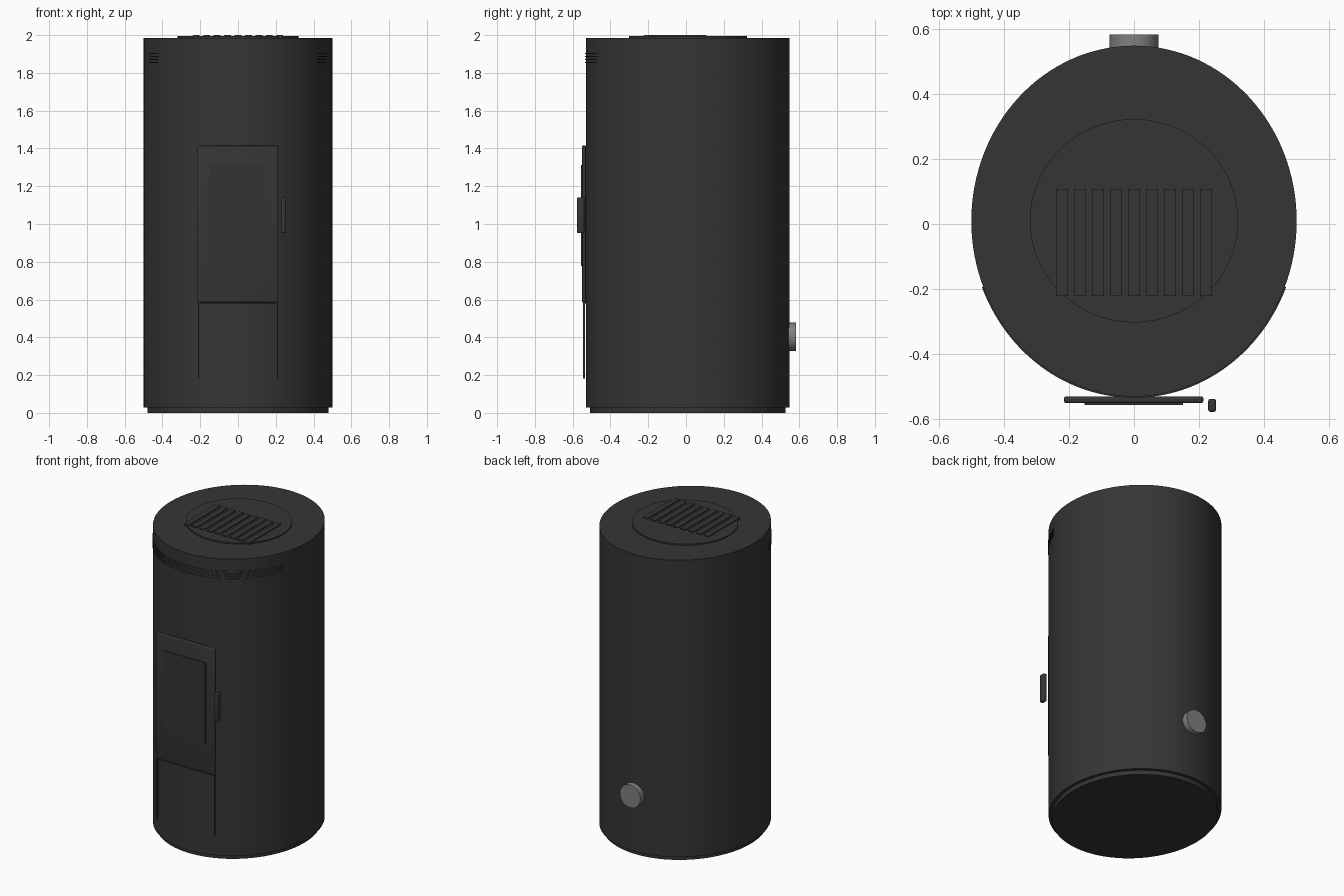
import bpy, bmesh, math
from mathutils import Matrix

if "Cube" in bpy.data.objects:
    bpy.data.objects.remove(bpy.data.objects["Cube"])

CY, RX, RY = 0.009, 0.5, 0.539      # body ellipse


def mat(name, v):
    m = bpy.data.materials.new(name)
    m.diffuse_color = (*v, 1)
    m.use_nodes = True
    m.node_tree.nodes["Principled BSDF"].inputs["Base Color"].default_value = m.diffuse_color
    return m


BLACK = mat("black_steel", (0.036, 0.036, 0.036))
GLASS = mat("dark_glass", (0.033, 0.033, 0.034))
HANDLE = mat("handle_grey", (0.034, 0.038, 0.041))
STEEL = mat("pipe_grey", (0.21, 0.22, 0.22))


def finish(name, bm, material, smooth=False):
    bmesh.ops.recalc_face_normals(bm, faces=bm.faces)
    me = bpy.data.meshes.new(name)
    bm.to_mesh(me)
    bm.free()
    ob = bpy.data.objects.new(name, me)
    bpy.context.collection.objects.link(ob)
    me.materials.append(material)
    if smooth:
        bpy.context.view_layer.objects.active = ob
        ob.select_set(True)
        bpy.ops.object.shade_smooth_by_angle(angle=math.radians(35))
        ob.select_set(False)
    return ob


def box(name, x, y, z, material, bevel=0):
    bm = bmesh.new()
    bmesh.ops.create_cube(bm, size=1)
    for v in bm.verts:
        v.co = [(a + b) / 2 + c * (b - a) for (a, b), c in zip((x, y, z), v.co)]
    if bevel:
        bmesh.ops.bevel(bm, geom=bm.edges[:], offset=bevel, segments=3,
                        profile=0.5, affect='EDGES')
    return finish(name, bm, material, bool(bevel))


def drum(name, rx, ry, cy, z0, z1, material, bevel=0):
    bm = bmesh.new()
    bmesh.ops.create_cone(bm, cap_ends=True, segments=128, radius1=1, radius2=1, depth=1)
    for v in bm.verts:
        v.co = (v.co.x * rx, v.co.y * ry + cy, z0 + (v.co.z + 0.5) * (z1 - z0))
    return finish(name, bm, material, True)


# Base plinth, main body and round top plate
drum("base", 0.48, 0.518, CY, 0, 0.035, BLACK)
drum("body", RX, RY, CY, 0.028, 1.986, BLACK)
drum("top_plate", 0.32, 0.3125, 0.01, 1.98, 1.994, BLACK)

# Top grille slats
for i in range(9):
    x = (i - 4) * 0.0553
    box(f"top_slat_{i + 1}", (x - 0.018, x + 0.018), (-0.222, 0.108), (1.982, 2.0), BLACK)

# Thin vent ribs wrapping the front of the body
for i in range(4):
    z, n, span = 1.852 + i * 0.016, 64, math.radians(68)
    bm = bmesh.new()
    rings = []
    for k in range(n + 1):
        a = -span + 2 * span * k / n
        s, c = math.sin(a), math.cos(a)
        rings.append([bm.verts.new(((RX + d) * s, CY - (RY + d) * c, z + h))
                      for d, h in ((-0.01, 0), (0.004, 0), (0.004, 0.006), (-0.01, 0.006))])
    for p, q in zip(rings, rings[1:]):
        for j in range(4):
            bm.faces.new((p[j], p[j - 1], q[j - 1], q[j]))
    bm.faces.new(rings[0])
    bm.faces.new(rings[-1])
    finish(f"vent_rib_{i + 1}", bm, BLACK, True)

# Door, glass and handle
box("door", (-0.215, 0.213), (-0.55, -0.53), (0.585, 1.415), BLACK, 0.006)
box("door_glass", (-0.152, 0.15), (-0.556, -0.545), (0.778, 1.312), GLASS)
box("door_handle", (0.228, 0.252), (-0.577, -0.538), (0.952, 1.14), HANDLE, 0.006)

# Trim lines of the lower panel
for side, x in (("left", -0.21), ("right", 0.208)):
    box(f"lower_trim_{side}", (x - 0.0025, x + 0.0025), (-0.546, -0.536), (0.182, 0.59), BLACK)
box("lower_trim_top", (-0.2, 0.2), (-0.546, -0.53), (0.578, 0.588), BLACK)

# Rear flue pipe
bm = bmesh.new()
bmesh.ops.create_cone(bm, cap_ends=True, segments=48, radius1=0.075, radius2=0.075, depth=0.083,
                      matrix=Matrix.Translation((0, 0.5415, 0.403)) @ Matrix.Rotation(math.pi / 2, 4, 'X'))
finish("flue_pipe", bm, STEEL, True)
